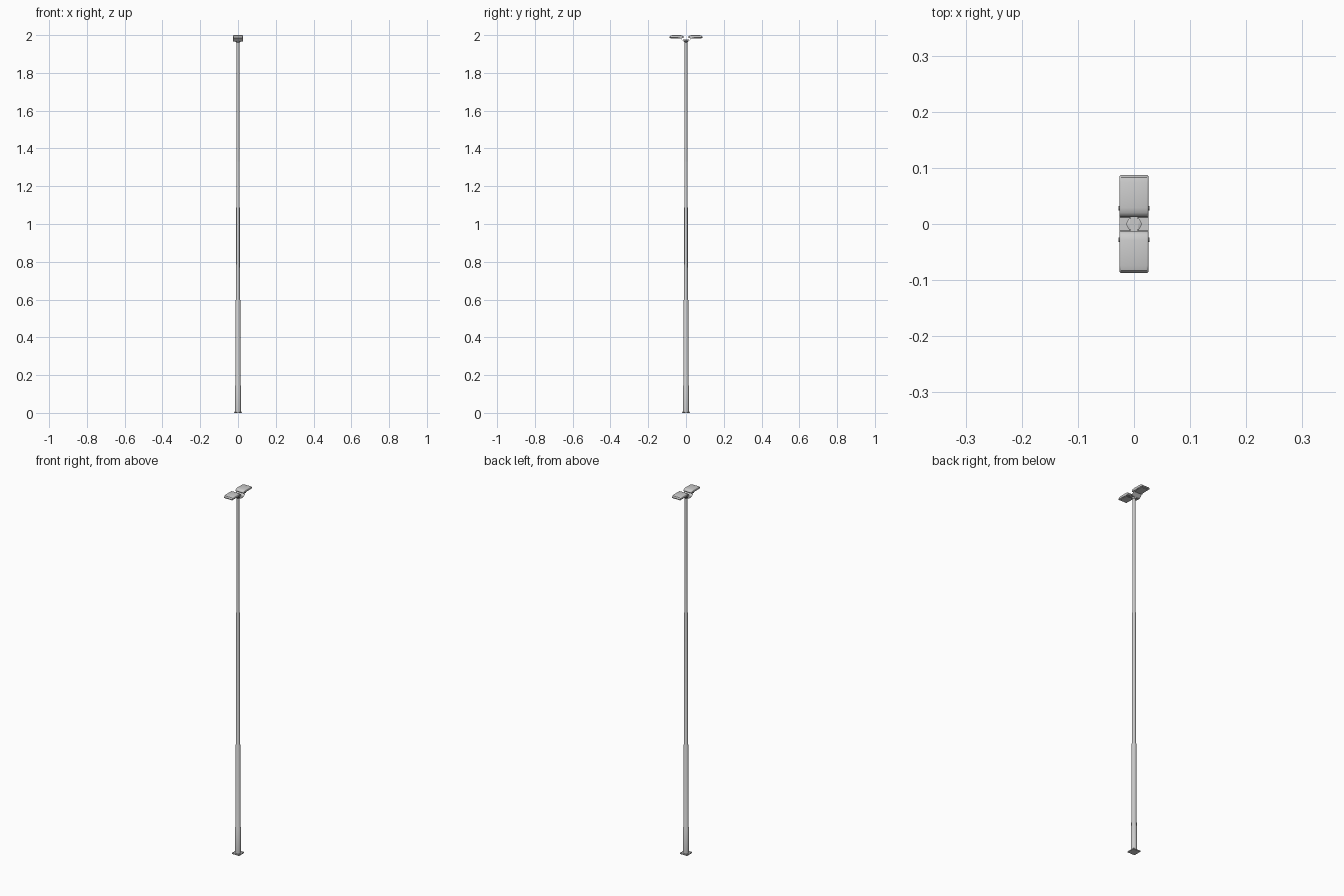
import bpy, bmesh, math
from mathutils import Vector

if "Cube" in bpy.data.objects:
    bpy.data.objects.remove(bpy.data.objects["Cube"])


def finish(name, bm, bevel=0, segs=3):
    bmesh.ops.recalc_face_normals(bm, faces=bm.faces[:])
    me = bpy.data.meshes.new(name)
    bm.to_mesh(me)
    bm.free()
    ob = bpy.data.objects.new(name, me)
    bpy.context.collection.objects.link(ob)
    bpy.ops.object.select_all(action='DESELECT')
    ob.select_set(True)
    bpy.context.view_layer.objects.active = ob
    if bevel:
        m = ob.modifiers.new("bevel", 'BEVEL')
        m.width, m.segments = bevel, segs
        m.limit_method = 'ANGLE'
    bpy.ops.object.shade_smooth_by_angle(angle=math.radians(35))
    return ob


def box(name, center, size, bevel=0):
    bm = bmesh.new()
    bmesh.ops.create_cube(bm, size=1)
    for v in bm.verts:
        v.co = Vector(center) + Vector(a * b for a, b in zip(v.co, size))
    return finish(name, bm, bevel)


def extrude_x(name, profile, half, side=1):
    """Extrude a closed (y, z) profile across x."""
    bm = bmesh.new()
    f = bm.faces.new([bm.verts.new((-half, side * y, z)) for y, z in profile])
    r = bmesh.ops.extrude_face_region(bm, geom=[f])
    for v in r['geom']:
        if isinstance(v, bmesh.types.BMVert):
            v.co.x = half
    return bm


def lathe(name, profile, sides):
    bm = bmesh.new()
    rings = []
    for r, z in profile:
        rings.append([bm.verts.new((r * math.cos(2 * math.pi * i / sides),
                                    r * math.sin(2 * math.pi * i / sides), z)) for i in range(sides)])
    for a, b in zip(rings, rings[1:]):
        for i in range(sides):
            j = (i + 1) % sides
            bm.faces.new((a[i], a[j], b[j], b[i]))
    bm.faces.new(rings[0])
    bm.faces.new(rings[-1])
    return finish(name, bm)


# base plate with anchor bolts
box("base_plate", (0, 0, 0.0025), (0.044, 0.044, 0.005))
for sx in (-1, 1):
    for sy in (-1, 1):
        box("anchor_bolt", (sx * 0.0175, sy * 0.0175, 0.006), (0.004, 0.004, 0.004))

# telescoping pole
lathe("pole", [(0.0155, 0.004), (0.0155, 0.143), (0.0133, 0.147), (0.0128, 0.597),
               (0.0098, 0.603), (0.0090, 1.327), (0.0077, 1.333), (0.0072, 1.968)], 16)
lathe("pole_cap", [(0.0085, 1.960), (0.0145, 1.967), (0.0145, 1.972), (0.010, 1.974)], 6)

# curved bracket sheet carrying both heads
arc = [(-0.032, 1.987), (-0.026, 1.984), (-0.020, 1.975), (-0.012, 1.969),
       (0.012, 1.969), (0.020, 1.975), (0.026, 1.984), (0.032, 1.987)]
sheet = arc + [(y * 0.96, z - 0.0025) for y, z in reversed(arc)]
finish("head_bracket", extrude_x("head_bracket", sheet, 0.0255))
box("bracket_clamp", (0, 0, 1.973), (0.015, 0.03, 0.005))

# floodlight heads
head = [(0.0125, 1.988), (0.0145, 1.994), (0.020, 1.998), (0.029, 2.0),
        (0.074, 1.9995), (0.083, 1.997), (0.0875, 1.990), (0.0865, 1.986), (0.016, 1.984)]
for s in (-1, 1):
    bm = extrude_x("lamp_head", head, 0.026, s)
    # rounded plan corners, bevelling only the near-vertical end edges
    ends = [e for e in bm.edges if abs(e.verts[0].co.x - e.verts[1].co.x) < 1e-6]
    bmesh.ops.bevel(bm, geom=ends, offset=0.0035, segments=3, profile=0.5, affect='EDGES')
    finish("lamp_head", bm)
    # lens frame underneath
    box("lens", (0, s * 0.052, 1.9845), (0.043, 0.060, 0.003))
    # pivot bolts on the head sides
    bm = bmesh.new()
    bmesh.ops.create_cone(bm, cap_ends=True, segments=12, radius1=0.004, radius2=0.004, depth=0.055)
    for v in bm.verts:
        v.co = Vector((v.co.z, v.co.y + s * 0.028, v.co.x + 1.988))
    finish("pivot_bolt", bm)
